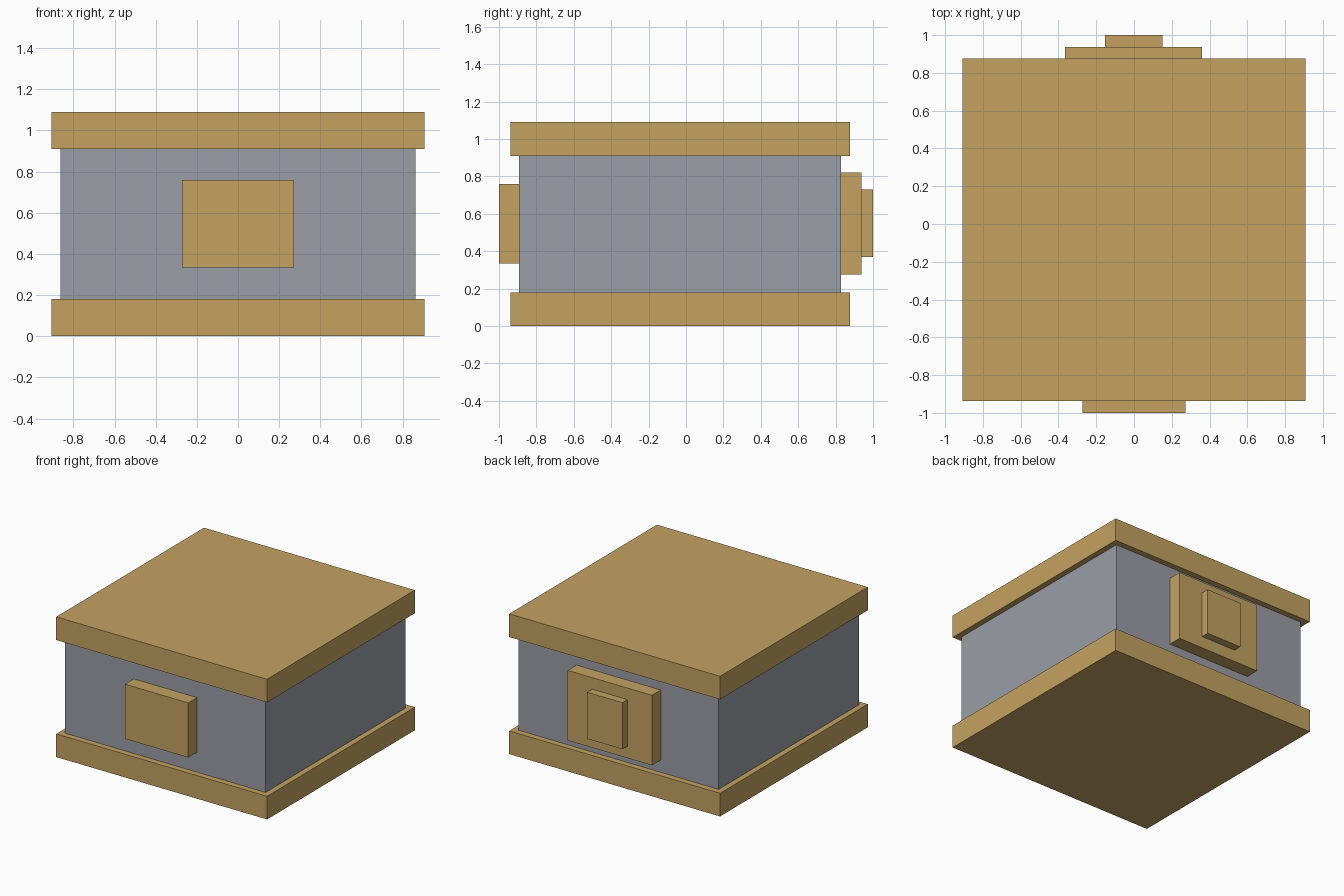
import bpy
from mathutils import Vector

default = bpy.data.objects.get("Cube")
if default:
    bpy.data.objects.remove(default, do_unlink=True)


def make_material(name, rgb):
    mat = bpy.data.materials.new(name)
    mat.use_nodes = True
    colour = (*rgb, 1.0)
    mat.diffuse_color = colour
    mat.node_tree.nodes["Principled BSDF"].inputs["Base Color"].default_value = colour
    return mat


def box(name, mat, low, high):
    """Add a box spanning two opposite corners."""
    low, high = Vector(low), Vector(high)
    bpy.ops.mesh.primitive_cube_add(size=1, location=(low + high) / 2)
    obj = bpy.context.object
    obj.name = obj.data.name = name
    for v in obj.data.vertices:
        v.co *= high - low
    obj.data.materials.append(mat)
    return obj


tan = make_material("tan", (0.55, 0.365, 0.121))
grey = make_material("grey", (0.328, 0.342, 0.382))

# Main body between two overhanging slabs
box("body", grey, (-0.862, -0.892, 0.18), (0.862, 0.83, 0.91))
for name, z in (("base_slab", 0), ("top_slab", 0.91)):
    box(name, tan, (-0.907, -0.938, z), (0.907, 0.877, z + 0.18))

# Front block
box("front_block", tan, (-0.272, -1, 0.335), (0.272, -0.892, 0.76))

# Stepped back block
box("back_block", tan, (-0.364, 0.83, 0.275), (0.361, 0.938, 0.82))
box("back_knob", tan, (-0.154, 0.938, 0.368), (0.15, 1, 0.73))
